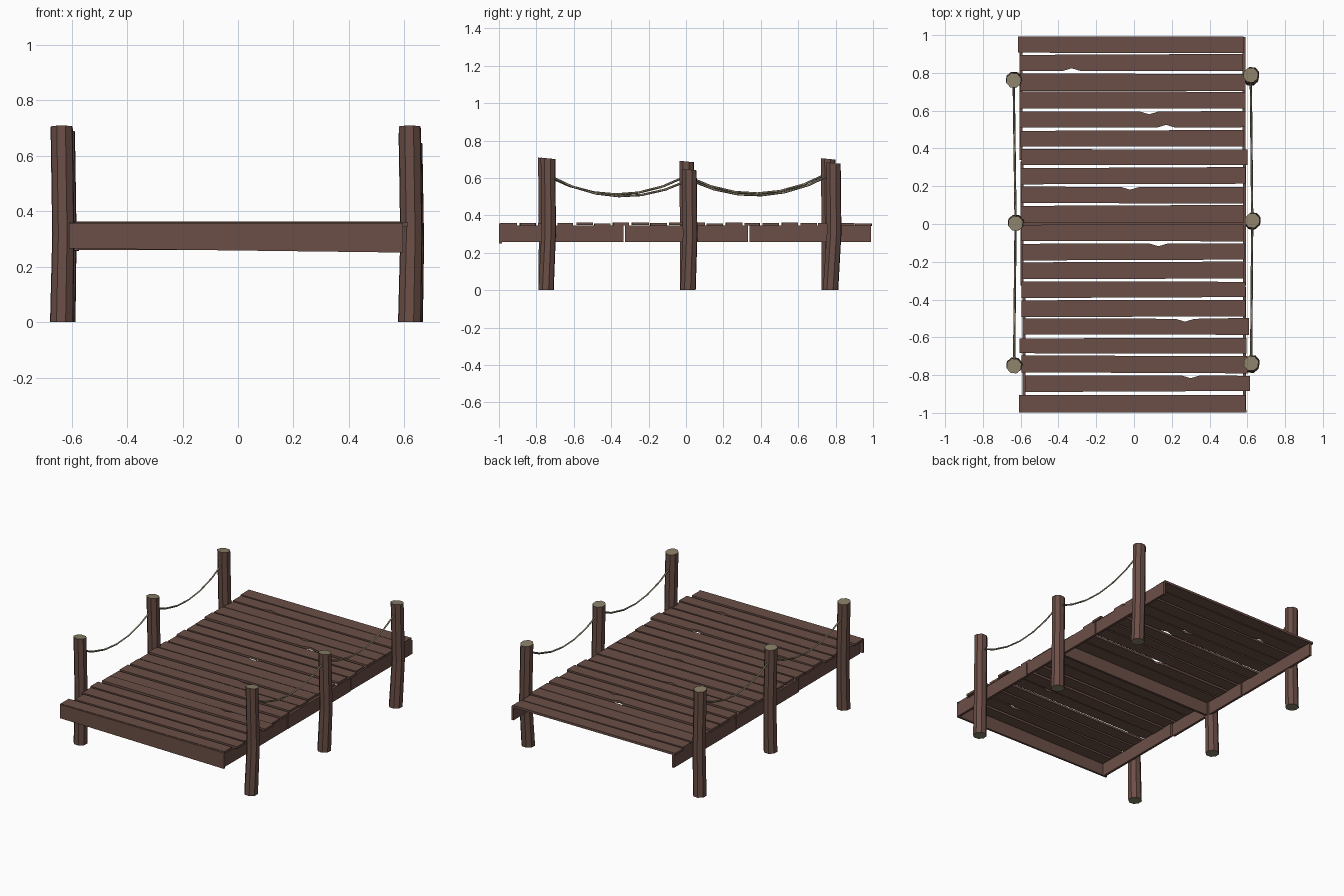
import bpy, bmesh, math, random
from mathutils import Vector

if "Cube" in bpy.data.objects:
    bpy.data.objects.remove(bpy.data.objects["Cube"])
random.seed(4)


def material(name, rgb):
    m = bpy.data.materials.new(name)
    m.diffuse_color = (*rgb, 1)
    m.use_nodes = True
    m.node_tree.nodes["Principled BSDF"].inputs["Base Color"].default_value = m.diffuse_color
    return m


WOOD = material("brown_wood", (0.147, 0.078, 0.062))
TAN = material("cut_wood_and_rope", (0.25, 0.215, 0.14))


def finish(bm, name, mats):
    bmesh.ops.recalc_face_normals(bm, faces=bm.faces)
    me = bpy.data.meshes.new(name)
    bm.to_mesh(me)
    bm.free()
    for m in mats:
        me.materials.append(m)
    ob = bpy.data.objects.new(name, me)
    bpy.context.collection.objects.link(ob)
    return ob


def slab(name, outline, z0, z1):
    """Extrude a flat xy outline between two heights."""
    bm = bmesh.new()
    low = [bm.verts.new((x, y, z0)) for x, y in outline]
    high = [bm.verts.new((x, y, z1)) for x, y in outline]
    bm.faces.new(low)
    bm.faces.new(high)
    n = len(low)
    for i in range(n):
        j = (i + 1) % n
        bm.faces.new((low[i], low[j], high[j], high[i]))
    return finish(bm, name, [WOOD])


def beam(name, a, b, thick, za, zb):
    """Board on edge from a to b; za, zb = (bottom, top) at each end."""
    a, b = Vector(a), Vector(b)
    d = (b - a).normalized()
    off = Vector((-d.y, d.x)) * thick / 2
    bm = bmesh.new()
    rings = []
    for p, (lo, hi) in ((a, za), (b, zb)):
        rings.append([bm.verts.new((*q, z)) for q, z in
                      ((p - off, lo), (p + off, lo), (p + off, hi), (p - off, hi))])
    for r in rings:
        bm.faces.new(r)
    for i in range(4):
        j = (i + 1) % 4
        bm.faces.new((rings[0][i], rings[0][j], rings[1][j], rings[1][i]))
    return finish(bm, name, [WOOD])


# Deck planks, back to front, with split notches in some edges
lefts = [-.615, -.605, -.60, -.605, -.605, -.60, -.595, -.60, -.595, -.60,
         -.595, -.59, -.59, -.595, -.595, -.59, -.605, -.595, -.575, -.61]
rights = [.58, .575, .59, .59, .59, .58, .60, .59, .58, .58,
          .58, .585, .58, .59, .59, .61, .595, .60, .613, .59]
top_notch = {4: .08, 8: -.02, 11: .13, 15: .27, 18: .30}
low_notch = {1: -.33, 4: .17}
for i, (l, r) in enumerate(zip(lefts, rights)):
    y = 0.952 - 0.0998 * i
    j = lambda: random.uniform(-.005, .005)
    tl, tr, bl, br = (y + .044 + j(), y + .044 + j(), y - .044 + j(), y - .044 + j())
    low, high = [(l, bl), (r, br)], [(r, tr), (l, tl)]
    if i in low_notch:
        x = low_notch[i]
        low[1:1] = [(x - .05, y - .043), (x, y - .028), (x + .05, y - .043)]
    if i in top_notch:
        x = top_notch[i]
        high[1:1] = [(x + .05, y + .043), (x, y + .028), (x - .05, y + .043)]
    dz = random.uniform(-.003, .003)
    slab(f"deck_plank_{i + 1}", low + high, .345 + dz, .36 + dz)

# Side boards in three lengths, front board and middle joist
for side, xs in (("left", (-.582, -.594, -.597)), ("right", (.584, .586, .583))):
    for k, (y0, y1) in enumerate(((-.985, -.333), (-.325, .332), (.34, .99))):
        beam(f"{side}_side_board_{k + 1}", (xs[k], y0), (xs[k], y1), .016,
             (.258, .346), (.257, .346))
beam("front_board", (-.61, -.992), (.595, -.992), .014, (.266, .357), (.251, .357))
beam("middle_joist", (-.59, .0), (.58, .0), .016, (.26, .346), (.26, .346))


# Posts: eight-sided logs with a slight bend and slanted tan cut ends
def post(name, x, y, h, lean):
    bm = bmesh.new()
    rings = []
    for z, dx, dy, rad in ((0, 0, .005 - lean, .043), (h * .45, .006, .004, .041),
                           (h, 0, 0, .041)):
        ring = []
        for k in range(8):
            a = math.tau * (k + .4) / 8
            slope = -.1 * math.sin(a) * rad if z == h else 0
            ring.append(bm.verts.new((x + dx + rad * math.cos(a),
                                      y + dy + rad * math.sin(a), z + slope)))
        rings.append(ring)
    for r0, r1 in zip(rings, rings[1:]):
        for k in range(8):
            m = (k + 1) % 8
            bm.faces.new((r0[k], r0[m], r1[m], r1[k]))
    for r in (rings[0], rings[-1]):
        bm.faces.new(r).material_index = 1
    finish(bm, name, [WOOD, TAN])


posts = {"left": [(-.635, -.752, .705, 0), (-.627, .003, .688, 0), (-.637, .76, .702, 0)],
         "right": [(.62, -.738, .705, .015), (.626, .018, .645, .012), (.618, .788, .68, .02)]}


# Sagging rope between neighbouring posts
def rope(name, p, q, sag):
    cu = bpy.data.curves.new(name, "CURVE")
    cu.dimensions = "3D"
    cu.bevel_depth = .006
    cu.bevel_resolution = 0
    cu.use_fill_caps = True
    sp = cu.splines.new("POLY")
    ts = (0, .17, .34, .5, .66, .83, 1)
    sp.points.add(len(ts) - 1)
    for pt, t in zip(sp.points, ts):
        c = p.lerp(q, t)
        pt.co = (c.x, c.y, c.z - 4 * sag * t * (1 - t), 1)
    cu.materials.append(TAN)
    ob = bpy.data.objects.new(name, cu)
    bpy.context.collection.objects.link(ob)


for side, row in posts.items():
    for k, spec in enumerate(row):
        post(f"{side}_post_{k + 1}", *spec)
    tie = [.615, .61 if side == "left" else .59, .625]
    for k in range(2):
        a, b = row[k], row[k + 1]
        rope(f"{side}_rope_{k + 1}", Vector((a[0], a[1], tie[k])),
             Vector((b[0], b[1], tie[k + 1])), .1)
